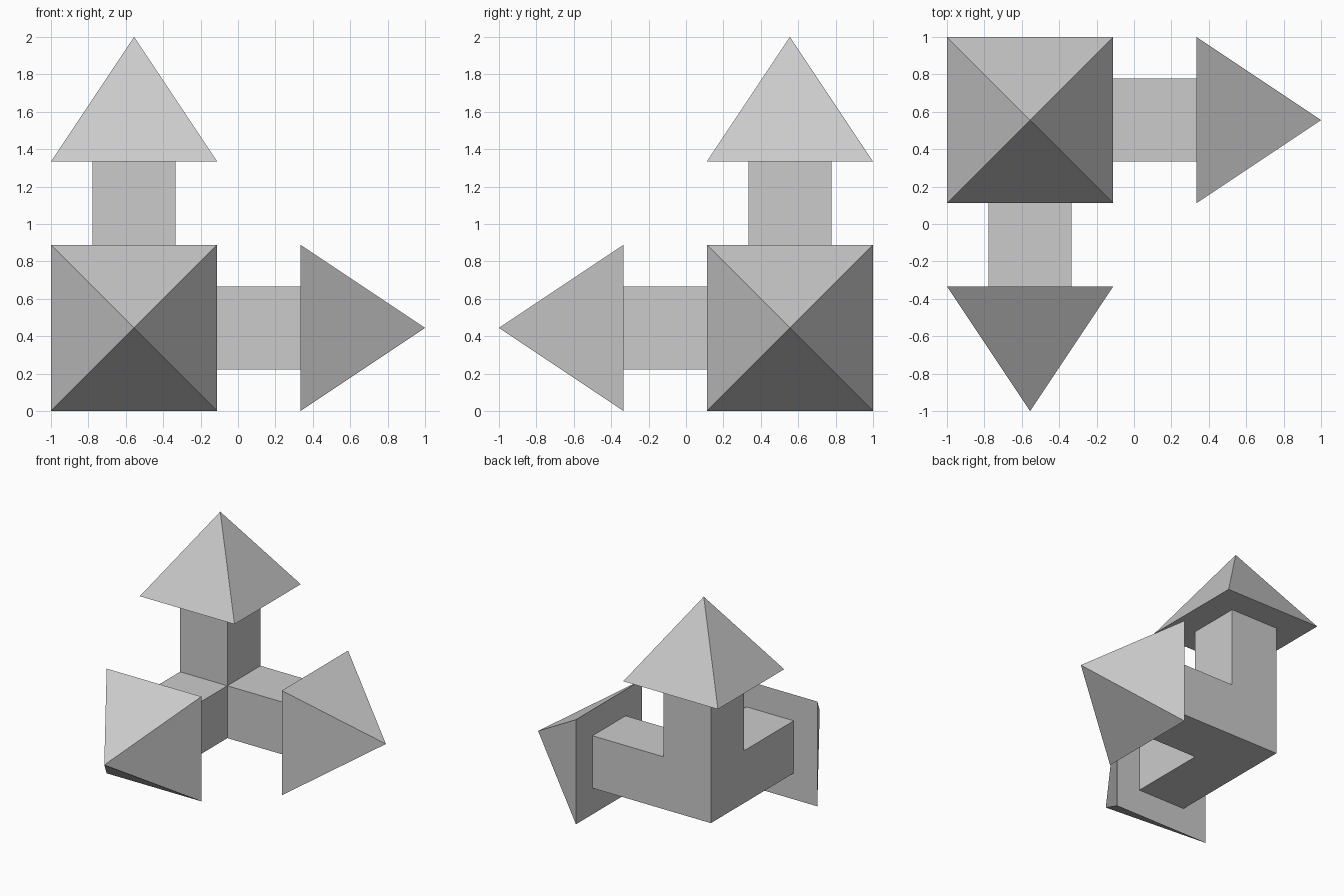
import bpy, bmesh
from math import pi, sqrt
from mathutils import Matrix, Vector

old = bpy.data.objects.get("Cube")
if old:
    bpy.data.objects.remove(old, do_unlink=True)

U = 2 / 9                                   # half the shaft width
HUB = Vector((-2.5 * U, 2.5 * U, 2 * U))    # where the three shafts meet

grey = bpy.data.materials.new("light_grey")
grey.use_nodes = True
colour = (0.6, 0.6, 0.6, 1)
grey.diffuse_color = colour
grey.node_tree.nodes["Principled BSDF"].inputs["Base Color"].default_value = colour


def finish(name, bm):
    bmesh.ops.recalc_face_normals(bm, faces=bm.faces[:])
    mesh = bpy.data.meshes.new(name)
    bm.to_mesh(mesh)
    bm.free()
    mesh.materials.append(grey)
    obj = bpy.data.objects.new(name, mesh)
    obj.location = HUB
    bpy.context.collection.objects.link(obj)


# Each arrow: name, direction, and the turn that takes +z to it
arrows = [
    ("up", Vector((0, 0, 1)), Matrix.Identity(4)),
    ("left", Vector((1, 0, 0)), Matrix.Rotation(pi / 2, 4, "Y")),
    ("front", Vector((0, -1, 0)), Matrix.Rotation(pi / 2, 4, "X")),
]

# Three square shafts extruded from one corner cube
bm = bmesh.new()
bmesh.ops.create_cube(bm, size=2 * U)
for _, direction, _ in arrows:
    bm.normal_update()
    face = max(bm.faces, key=lambda f: f.calc_center_median().dot(direction))
    result = bmesh.ops.extrude_discrete_faces(bm, faces=[face])
    bmesh.ops.translate(bm, verts=result["faces"][0].verts[:], vec=direction * 3 * U)
# Join the flat side pieces
bmesh.ops.dissolve_limit(bm, angle_limit=0.01, verts=bm.verts[:], edges=bm.edges[:])
finish("shafts", bm)

# Pyramid arrowheads
for name, _, turn in arrows:
    bm = bmesh.new()
    place = turn @ Matrix.Translation((0, 0, 5.5 * U)) @ Matrix.Rotation(pi / 4, 4, "Z")
    bmesh.ops.create_cone(bm, cap_ends=True, segments=4, radius1=2 * U * sqrt(2),
                          radius2=0, depth=3 * U, matrix=place)
    bmesh.ops.remove_doubles(bm, verts=bm.verts[:], dist=0.0001)
    finish(name + "_arrowhead", bm)
